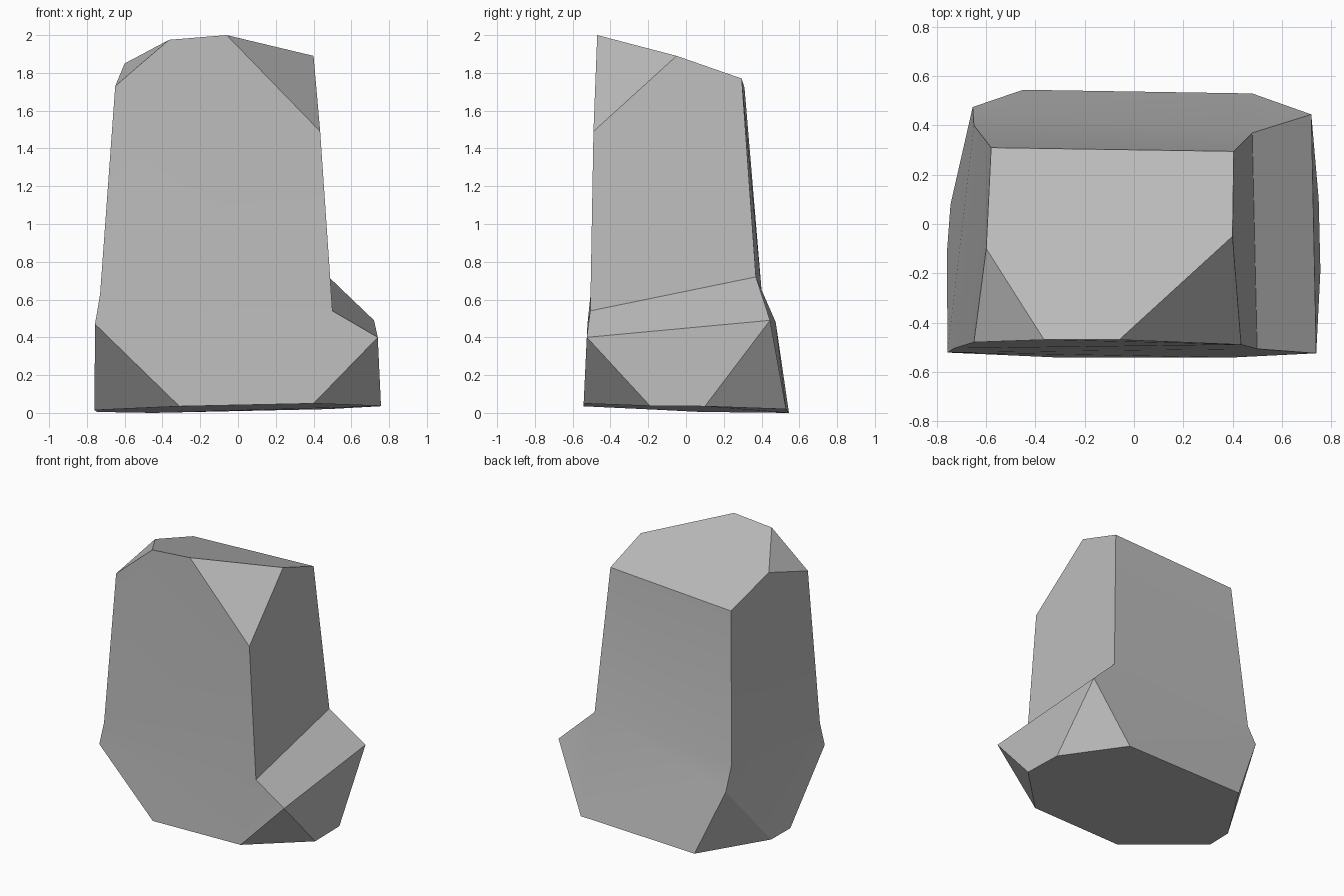
import bpy
import bmesh
import math

cube = bpy.data.objects.get("Cube")
if cube:
    bpy.data.objects.remove(cube, do_unlink=True)

# One plain stone colour
stone = bpy.data.materials.new("stone_grey")
stone.use_nodes = True
grey = (0.5, 0.5, 0.5, 1)
stone.diffuse_color = grey
bsdf = next(n for n in stone.node_tree.nodes if n.type == 'BSDF_PRINCIPLED')
bsdf.inputs["Base Color"].default_value = grey
bsdf.inputs["Roughness"].default_value = 0.9

bm = bmesh.new()
corner = {}


def ring(names, points):
    """Add one level of the boulder, one letter per corner."""
    for name, point in zip(names, points):
        corner[name] = bm.verts.new(point)


def facets(*outlines):
    """Add a flat-cut facet for each string of corner letters."""
    for outline in outlines:
        bm.faces.new([corner[c] for c in outline])


# Sloping crown, clockwise from the back
ring("ABCDEF", [(-.58, .31, 1.72), (.405, .295, 1.77), (.4, -.05, 1.89),
                (-.06, -.47, 2), (-.365, -.47, 1.975), (-.6, -.1, 1.85)])
# Front shoulders where the crown corners are chipped off
ring("GH", [(-.65, -.48, 1.73), (.435, -.49, 1.49)])
# Waist, where the base begins to flare
ring("NIXW", [(-.73, -.505, .63), (.5, -.507, .54),
              (.48, .37, .72), (-.65, .4, .65)])
# Widest corners of the base, including the outer rim of the ledge
ring("MJYT", [(-.757, -.522, .47), (.74, -.525, .4),
              (.72, .445, .49), (-.655, .475, .48)])
# Foot outline
ring("LKPQRSUV", [(-.31, -.542, .035), (.4, -.542, .05), (.757, -.19, .037),
                  (.75, .1, .035), (.48, .53, .02), (-.45, .545, 0),
                  (-.745, .08, .005), (-.76, -.12, .015)])

# Upper block: crown, chips and four walls
facets("ABCDEF", "DCH", "EGF", "GEDHIN", "HCBXI", "BAWX", "AFGNW")
# Ledge and four base walls
facets("IXYJ", "NIJKLM", "JYQP", "YXWTSR", "TWNMVU")
# Chipped lower corners and the underside
facets("JPK", "YRQ", "TUS", "MLV", "LKPQRSUV")

bmesh.ops.recalc_face_normals(bm, faces=bm.faces[:])
mesh = bpy.data.meshes.new("boulder")
bm.to_mesh(mesh)
bm.free()
mesh.materials.append(stone)
boulder = bpy.data.objects.new("boulder", mesh)
bpy.context.collection.objects.link(boulder)

# Gentle bends stay smooth, chipped edges stay sharp
bpy.ops.object.select_all(action='DESELECT')
boulder.select_set(True)
bpy.context.view_layer.objects.active = boulder
bpy.ops.object.shade_smooth_by_angle(angle=math.radians(28))
